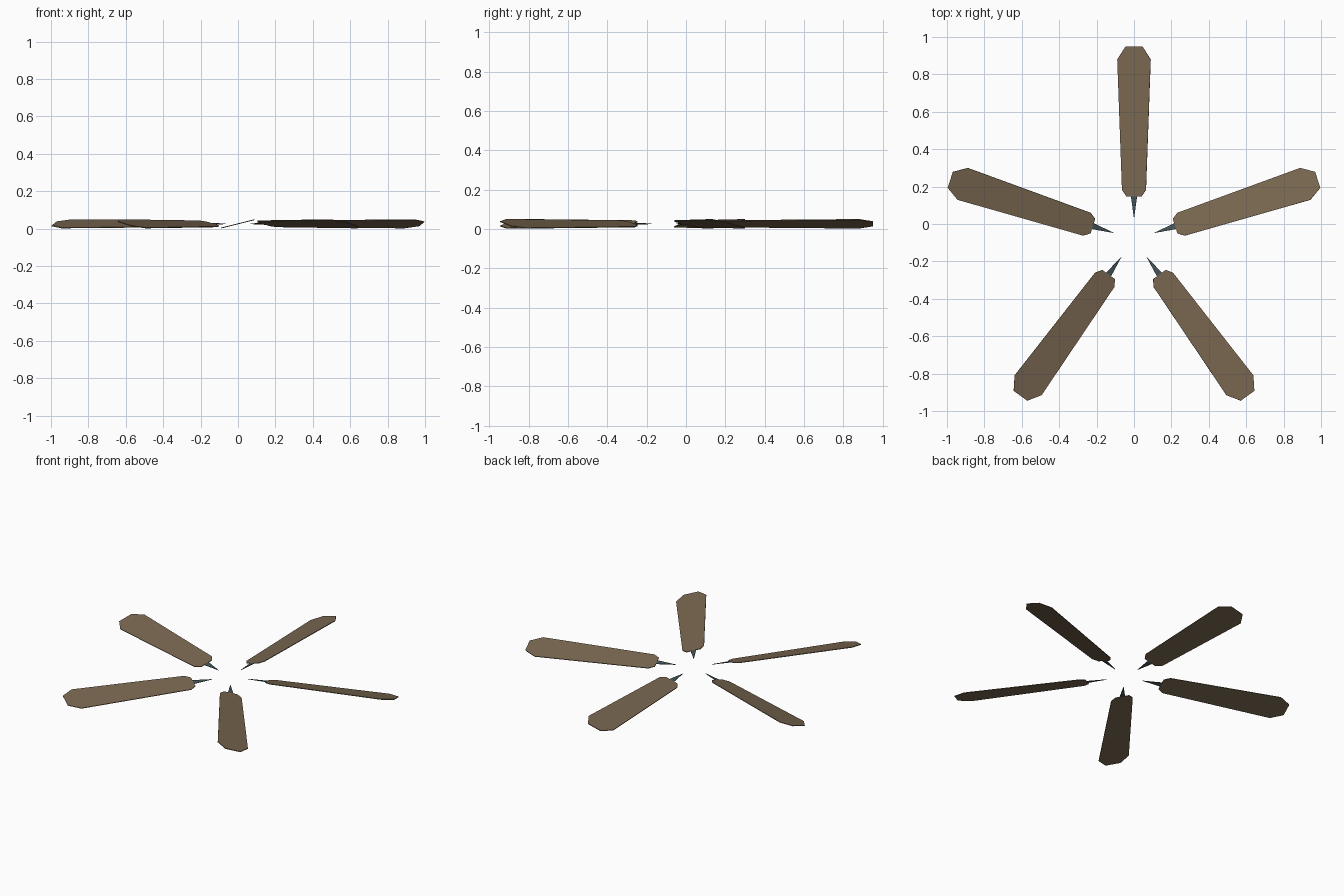
import bpy, bmesh, math
from mathutils import Matrix

if "Cube" in bpy.data.objects:
    bpy.data.objects.remove(bpy.data.objects["Cube"])

CENTRE_Y, MID_Z = -0.083, 0.026
PITCH = math.radians(14)


def material(name, rgb):
    m = bpy.data.materials.new(name)
    m.diffuse_color = (*rgb, 1)
    m.use_nodes = True
    m.node_tree.nodes["Principled BSDF"].inputs["Base Color"].default_value = m.diffuse_color
    return m


def flat_plate(name, outline, thick, angle, mat):
    """Thin pitched plate, outline given as (radius, offset), swung to angle."""
    bm = bmesh.new()
    face = bm.faces.new([bm.verts.new((r, p, -thick / 2)) for r, p in outline])
    up = bmesh.ops.extrude_face_region(bm, geom=[face])["geom"]
    verts = [v for v in up if isinstance(v, bmesh.types.BMVert)]
    bmesh.ops.translate(bm, verts=verts, vec=(0, 0, thick))
    bmesh.ops.recalc_face_normals(bm, faces=bm.faces)
    bm.transform(Matrix.Translation((0, CENTRE_Y, MID_Z))
                 @ Matrix.Rotation(angle, 4, 'Z')
                 @ Matrix.Rotation(-PITCH, 4, 'X'))
    me = bpy.data.meshes.new(name)
    bm.to_mesh(me)
    bm.free()
    me.materials.append(mat)
    bpy.context.collection.objects.link(bpy.data.objects.new(name, me))


wood = material("brown wood", (0.19, 0.135, 0.08))
metal = material("blue grey metal", (0.055, 0.085, 0.095))

# half outline of a blade, mirrored to the other side
half = [(0.231, 0.042), (0.265, 0.066), (0.963, 0.092), (1.033, 0.046)]
blade = [(r, -p) for r, p in half] + half[::-1]
# pointed bracket at the root of each blade
bracket = [(0.113, 0), (0.24, -0.018), (0.24, 0.018)]

for i in range(5):
    a = math.radians(90 + 72 * i)
    flat_plate(f"fan_blade_{i + 1}", blade, 0.004, a, wood)
    flat_plate(f"blade_bracket_{i + 1}", bracket, 0.003, a, metal)
